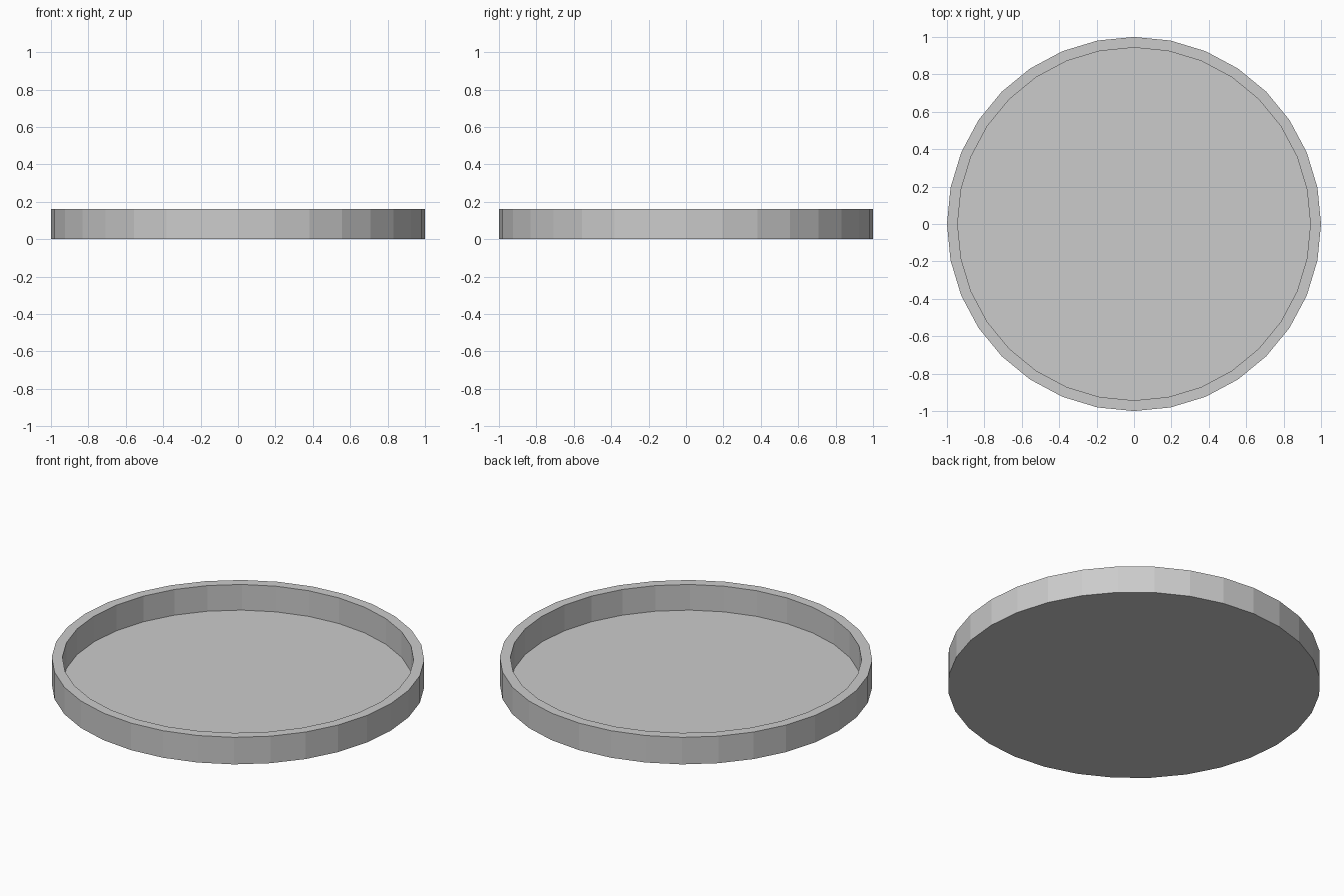
import bpy, bmesh
from math import cos, sin, tau

if "Cube" in bpy.data.objects:
    bpy.data.objects.remove(bpy.data.objects["Cube"])

SIDES = 32
R_OUT, R_IN = 1.0, 0.943
HEIGHT, FLOOR = 0.16, 0.008

bm = bmesh.new()


def ring(radius, z):
    return [bm.verts.new((radius * cos(tau * i / SIDES), radius * sin(tau * i / SIDES), z))
            for i in range(SIDES)]


# Rings from the underside, up the outer wall, over the rim and down to the floor
rings = [ring(R_OUT, 0), ring(R_OUT, HEIGHT), ring(R_IN, HEIGHT), ring(R_IN, FLOOR)]
for a, b in zip(rings, rings[1:]):
    for i in range(SIDES):
        j = (i + 1) % SIDES
        bm.faces.new((a[i], a[j], b[j], b[i]))

# Underside and tray floor
bm.faces.new(rings[0][::-1])
bm.faces.new(rings[-1])

mesh = bpy.data.meshes.new("round_tray")
bm.to_mesh(mesh)
bm.free()
tray = bpy.data.objects.new("round_tray", mesh)
bpy.context.collection.objects.link(tray)
